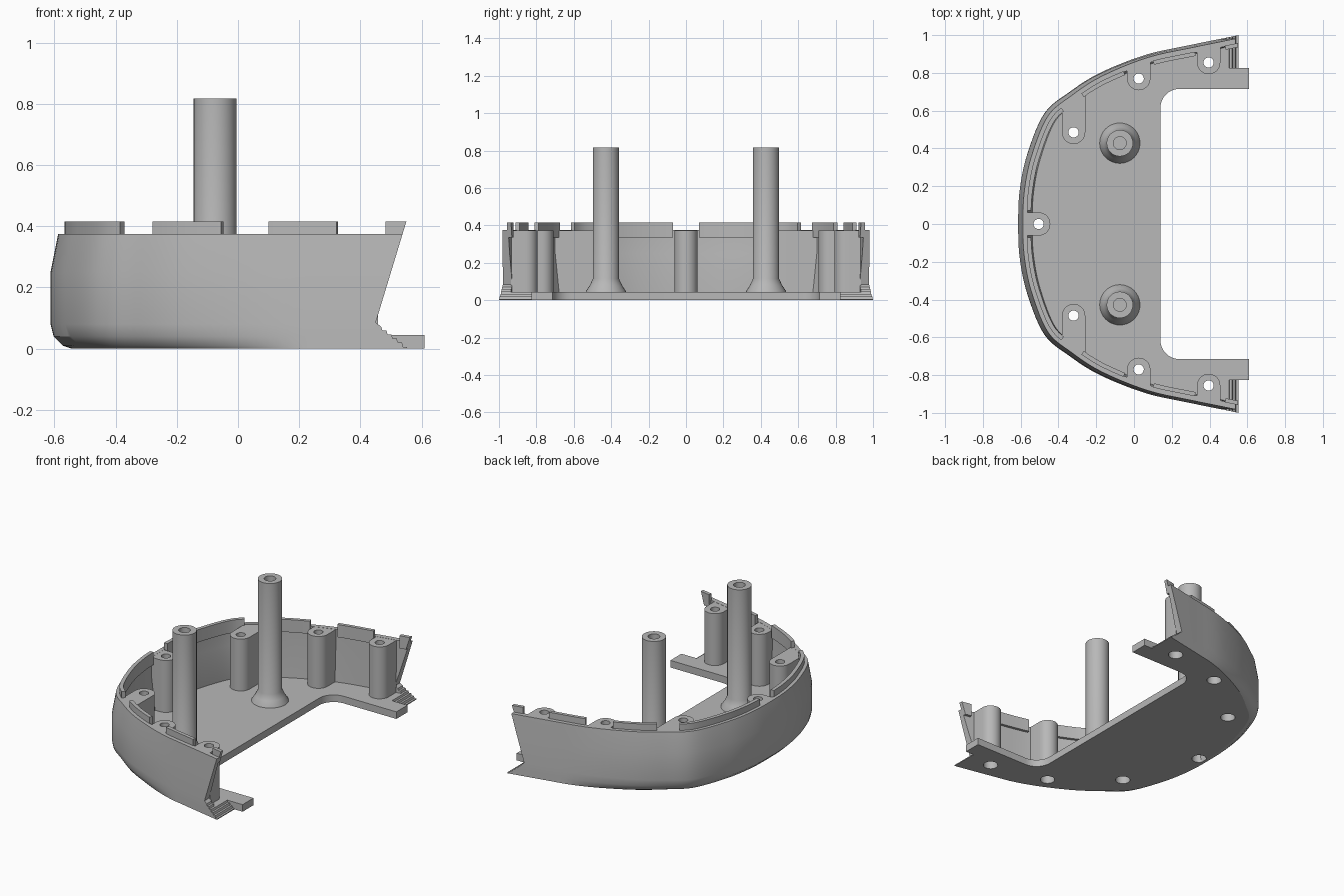
import bpy, bmesh, math
from mathutils import Vector

cube = bpy.data.objects.get("Cube")
if cube:
    bpy.data.objects.remove(cube, do_unlink=True)

grey = bpy.data.materials.new("plain_grey")
grey.use_nodes = True
colour = (0.48, 0.48, 0.48, 1)
grey.diffuse_color = colour
grey.node_tree.nodes["Principled BSDF"].inputs["Base Color"].default_value = colour

WALL_TOP, FLOOR_TOP, BOSS_R = 0.375, 0.045, 0.062


# ---------- helpers ----------
def finish(bm, name):
    bmesh.ops.recalc_face_normals(bm, faces=bm.faces)
    mesh = bpy.data.meshes.new(name)
    bm.to_mesh(mesh)
    bm.free()
    mesh.materials.append(grey)
    obj = bpy.data.objects.new(name, mesh)
    bpy.context.collection.objects.link(obj)
    return obj


def prism(name, points, low, high):
    """Extrude a flat outline upwards."""
    bm = bmesh.new()
    face = bm.faces.new([bm.verts.new((x, y, low)) for x, y in points])
    grown = bmesh.ops.extrude_face_region(bm, geom=[face])["geom"]
    bmesh.ops.translate(bm, vec=(0, 0, high - low),
                        verts=[v for v in grown if isinstance(v, bmesh.types.BMVert)])
    return finish(bm, name)


def loft(name, rings):
    """Join closed cross-sections into a capped solid."""
    bm = bmesh.new()
    rows = [[bm.verts.new(p) for p in ring] for ring in rings]
    n = len(rows[0])
    for a, b in zip(rows, rows[1:]):
        for i in range(n):
            j = (i + 1) % n
            bm.faces.new((a[i], a[j], b[j], b[i]))
    bm.faces.new(rows[0])
    bm.faces.new(rows[-1])
    return finish(bm, name)


def lathe(name, profile, centres, steps=32):
    """Turn a (radius, height) profile about each centre."""
    bm = bmesh.new()
    for cx, cy in centres:
        rows = [[bm.verts.new((cx + r * math.cos(math.tau * k / steps),
                               cy + r * math.sin(math.tau * k / steps), z))
                 for k in range(steps)] for r, z in profile]
        for a, b in zip(rows, rows[1:]):
            for i in range(steps):
                j = (i + 1) % steps
                bm.faces.new((a[i], a[j], b[j], b[i]))
        bm.faces.new(rows[0])
        bm.faces.new(rows[-1])
    return finish(bm, name)


def activate(obj):
    bpy.ops.object.select_all(action='DESELECT')
    obj.select_set(True)
    bpy.context.view_layer.objects.active = obj


def cut(obj, cutter):
    mod = obj.modifiers.new("cut", 'BOOLEAN')
    mod.operation, mod.solver, mod.object = 'DIFFERENCE', 'EXACT', cutter
    activate(obj)
    bpy.ops.object.modifier_apply(modifier=mod.name)


# ---------- outline of the wall, from one end round the back to the other ----------
half = [(-0.613, 0), (-0.605, 0.18), (-0.565, 0.37), (-0.475, 0.585), (-0.34, 0.70),
        (-0.18, 0.80), (0.06, 0.895), (0.30, 0.948), (0.60, 1.009)]
control = [Vector((x, -y)) for x, y in half[:0:-1]] + [Vector(p) for p in half]


def path(n):
    pts = [control[0]] + control + [control[-1]]
    out = []
    for a, b, c, d in zip(pts, pts[1:], pts[2:], pts[3:]):
        for k in range(n):
            t = k / n
            out.append(0.5 * (2 * b + (c - a) * t + (2 * a - 5 * b + 4 * c - d) * t ** 2
                              + (3 * b - a - 3 * c + d) * t ** 3))
    out.append(control[-1].copy())
    stations = []
    for i, p in enumerate(out):
        t = (out[min(i + 1, len(out) - 1)] - out[max(i - 1, 0)]).normalized()
        w = min(1, max(0, (0.2 - p.x) / 0.8))     # 1 at the back, 0 at the ends
        stations.append((p, Vector((t.y, -t.x)), w))
    return stations


def section(station, profile):
    p, n, w = station
    ring = []
    for back, end, z in profile:
        q = p + n * (back * w + end * (1 - w))
        ring.append((q.x, q.y, z))
    return ring


coarse, fine = path(7), path(40)


def edge_y(x):
    return min((p for p, n, w in fine if p.y > 0), key=lambda p: abs(p.x - x)).y


# ---------- floor with two arms ----------
arc = [(0.24 + 0.1 * math.cos(a), 0.615 + 0.1 * math.sin(a))
       for a in (math.pi / 2 * (1 + k / 8) for k in range(9))]
inner = [(0.61, 1.01), (0.61, 0.715)] + arc
outer = [section(s, [(0.07, 0, 0)])[0][:2] for s in coarse]
floor = prism("floor", outer + inner + [(x, -y) for x, y in reversed(inner)], 0, FLOOR_TOP)

# ---------- wall ----------
wall_profile = [(0.07, 0, 0), (0.04, 0, 0.01), (0.01, 0, 0.04), (0, 0, 0.08), (0, 0.008, 0.25),
                (0.025, 0.015, WALL_TOP), (0.05, 0.045, WALL_TOP), (0.05, 0.045, 0.25),
                (0.075, 0.05, 0.04)]
wall = loft("wall", [section(s, wall_profile) for s in coarse])

# ---------- raised lip pieces along the inside of the wall ----------
lip_profile = [(0.045, 0.04, 0.335), (0.045, 0.04, 0.415), (0.068, 0.062, 0.415),
               (0.068, 0.062, 0.335)]
lips = []
for side, label in ((1, "rear"), (-1, "front")):
    for i, (a, b) in enumerate(((0.07, 0.65), (0.725, 0.85), (0.903, 0.951), (0.982, 1.1))):
        run = [s for s in fine if a <= side * s[0].y <= b]
        run = run[::3] + [run[-1]]
        lips.append(loft(f"{label}_lip_{i + 1}", [section(s, lip_profile) for s in run]))

# ---------- screw bosses joined to the wall ----------
bosses, centres = [], [(-0.505, 0)]


def semicircle(cx, cy, start):
    return [(cx + BOSS_R * math.cos(start + math.pi * k / 14),
             cy + BOSS_R * math.sin(start + math.pi * k / 14)) for k in range(15)]


bosses.append(prism("back_boss", semicircle(-0.505, 0, -math.pi / 2)
                    + [(-0.568, BOSS_R), (-0.568, -BOSS_R)], 0.03, WALL_TOP - 0.001))
for x, y in ((-0.32, 0.485), (0.025, 0.77), (0.395, 0.855)):
    for side, label in ((1, "rear"), (-1, "front")):
        shape = semicircle(x, y, math.pi)
        shape += [(u, edge_y(u) - 0.045) for u in (x + BOSS_R, x - BOSS_R)]
        bosses.append(prism(f"{label}_boss", [(u, side * v) for u, v in shape],
                            0.03, WALL_TOP - 0.001))
        centres.append((x, side * y))

# ---------- tall hollow pillars with flared feet ----------
pillar_profile = [(0.108, 0.04), (0.106, 0.05), (0.086, 0.08), (0.07, 0.115), (0.07, 0.817),
                  (0.034, 0.817), (0.034, 0.6)]
pillars = [lathe(f"{label}_pillar", pillar_profile, [(-0.075, side * 0.428)])
           for side, label in ((1, "rear"), (-1, "front"))]

# ---------- screw holes ----------
holes = lathe("hole_cutter", [(0.043, -0.05), (0.043, 0.3), (0.027, 0.3), (0.027, 0.5)], centres)
for obj in [floor] + bosses:
    cut(obj, holes)

# ---------- slanted and stepped ends ----------
end_profile = [(0.576, 0.5), (0.45, 0.085), (0.468, 0.072)]
for i in range(5):
    x, z = 0.468 + 0.017 * i, 0.06 - 0.0135 * i
    end_profile += [(x + 0.004, z), (x + 0.017, z)]
end_profile += [(0.553, -0.05), (0.7, -0.05), (0.7, 0.5)]
cutters = [holes]
for side in (1, -1):
    cutter = loft("end_cutter", [[(x, side * y, z) for x, z in end_profile] for y in (0.825, 1.2)])
    cutters.append(cutter)
    for obj in [floor, wall] + [lip for lip in lips if lip.name.endswith("4")]:
        if obj in (floor, wall) or obj.data.vertices[0].co.y * side > 0:
            cut(obj, cutter)
for cutter in cutters:
    bpy.data.objects.remove(cutter, do_unlink=True)

# ---------- shading ----------
for obj in [floor, wall] + lips + bosses + pillars:
    activate(obj)
    bpy.ops.object.shade_smooth_by_angle(angle=math.radians(30))
